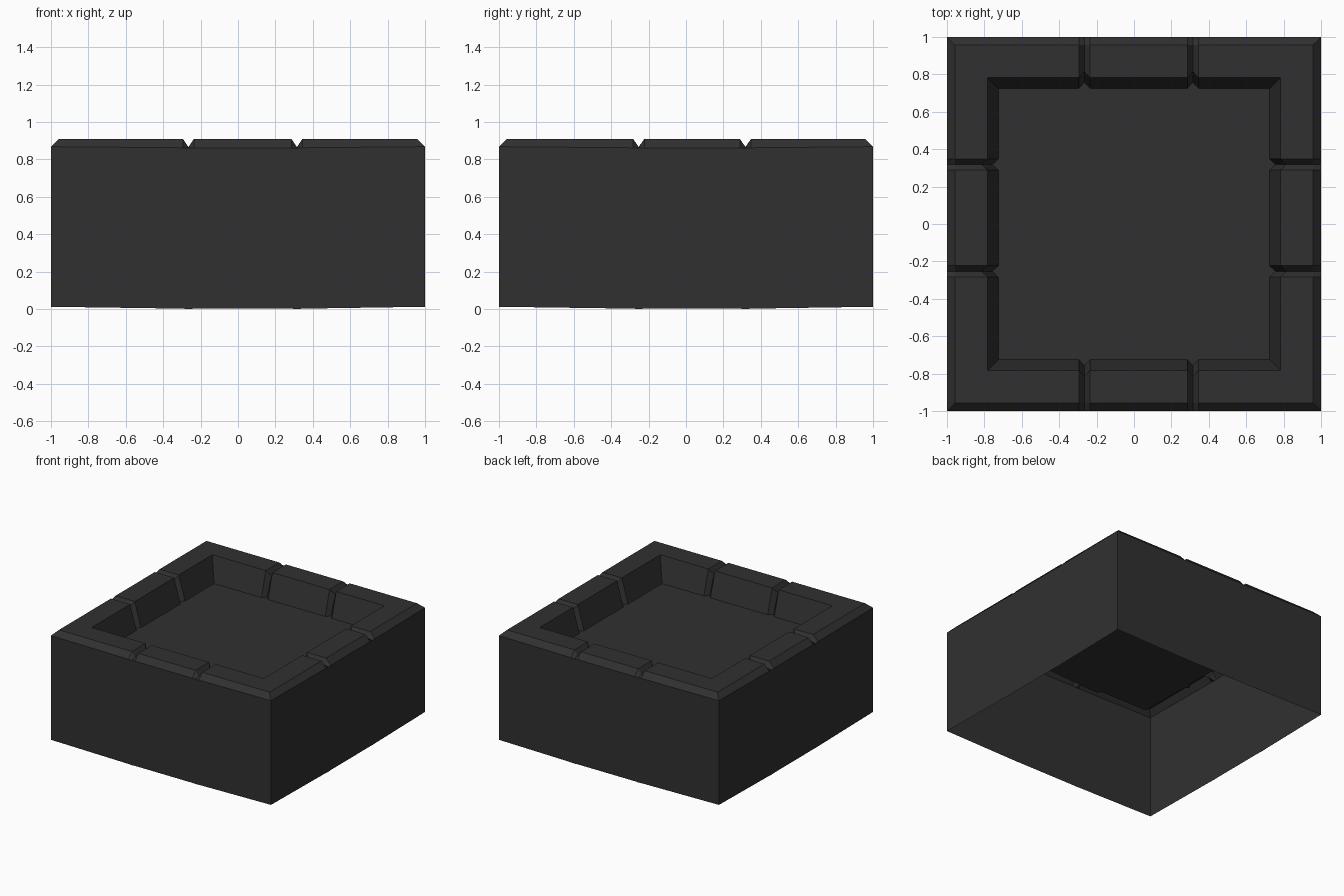
import bpy
import bmesh

if "Cube" in bpy.data.objects:
    bpy.data.objects.remove(bpy.data.objects["Cube"])

GROOVES_X = (-0.265, 0.315)   # joints along the front and back
GROOVES_Y = (-0.253, 0.318)   # joints along the left and right
HALF = 0.03                   # half width of a joint

# Cross-sections as (distance from centre, height), from outer foot to pit floor
CORNER = [(1.0, 0.012), (1.0, 0.868), (0.957, 0.91), (0.782, 0.91), (0.725, 0.71)]
BRICK = [(1.0, 0.002), (1.0, 0.862), (0.957, 0.91), (0.782, 0.91), (0.725, 0.71)]
JOINT = [(1.0, 0.0), (1.0, 0.86), (0.957, 0.866), (0.815, 0.866), (0.757, 0.71)]

# Each side: grooves, mapping from (along, out) to (x, y); counter-clockwise walk
SIDES = [
    (GROOVES_X, lambda a, o: (a, -o)),
    (GROOVES_Y, lambda a, o: (o, a)),
    (GROOVES_X[::-1], lambda a, o: (a, o)),
    (GROOVES_Y[::-1], lambda a, o: (-o, a)),
]

bm = bmesh.new()
sections = []
for i, (grooves, place) in enumerate(SIDES):
    step = 1 if i < 2 else -1
    # mitred corner at the start of the side
    sections.append([bm.verts.new((*place(-step * o, o), z)) for o, z in CORNER])
    # two V joints per side
    for g in grooves:
        for shift, profile in ((-HALF, BRICK), (0, JOINT), (HALF, BRICK)):
            sections.append([bm.verts.new((*place(g + step * shift, o), z))
                             for o, z in profile])

# Skin the walls, rim and pit sides between neighbouring sections
for a, b in zip(sections, sections[1:] + sections[:1]):
    for k in range(len(CORNER) - 1):
        bm.faces.new((a[k], b[k], b[k + 1], a[k + 1]))

# Sunken floor; the underside stays open
floor = bm.faces.new([s[-1] for s in sections])
bmesh.ops.triangulate(bm, faces=[floor])
bm.normal_update()

mesh = bpy.data.meshes.new("stone_planter_block")
bm.to_mesh(mesh)
bm.free()

stone = bpy.data.materials.new("dark_grey_stone")
stone.diffuse_color = (0.03, 0.03, 0.03, 1)
stone.use_nodes = True
stone.node_tree.nodes["Principled BSDF"].inputs["Base Color"].default_value = stone.diffuse_color
mesh.materials.append(stone)

block = bpy.data.objects.new("brick_rimmed_block", mesh)
bpy.context.collection.objects.link(block)
